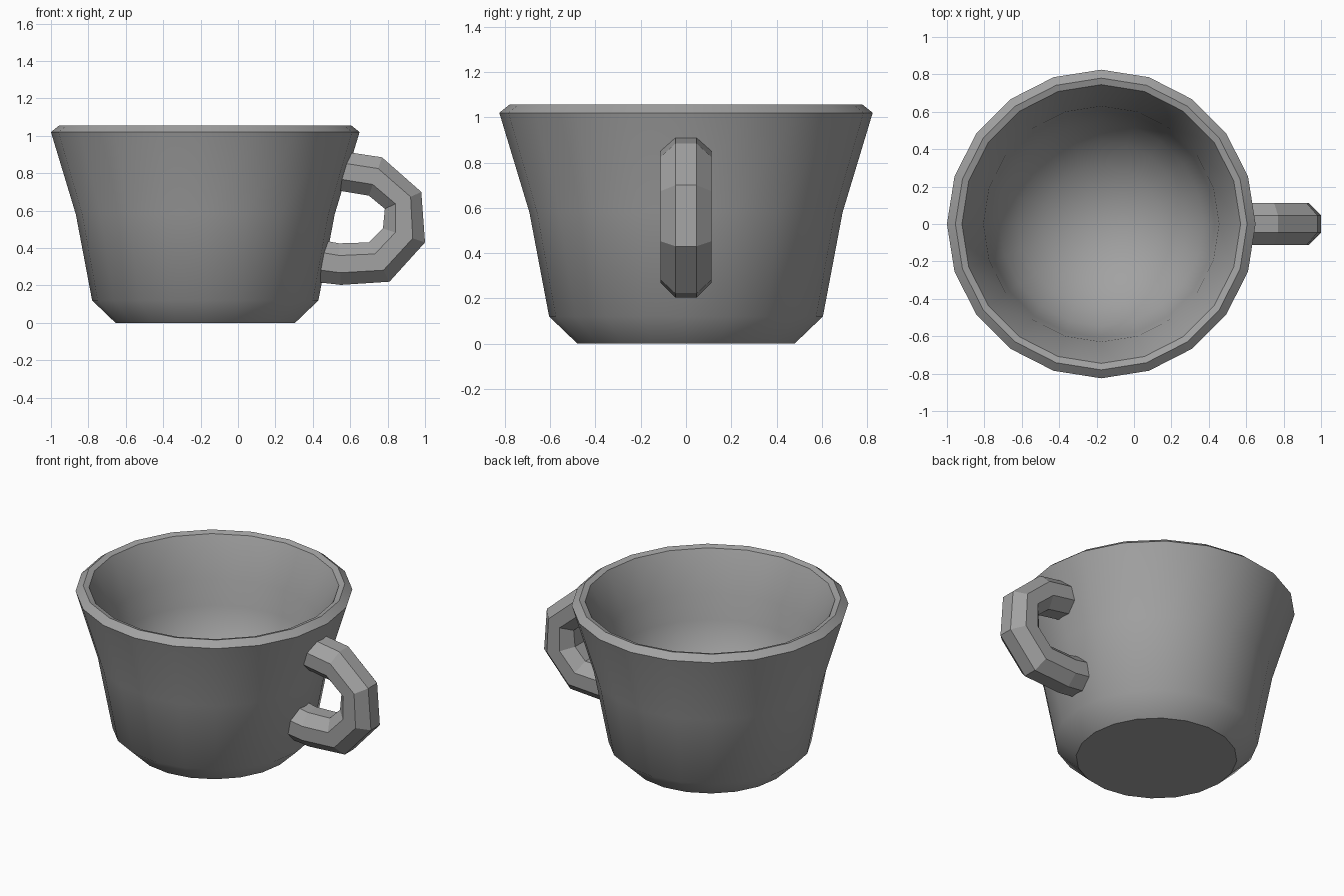
import bpy, bmesh, math
from mathutils import Vector

if "Cube" in bpy.data.objects:
    bpy.data.objects.remove(bpy.data.objects["Cube"], do_unlink=True)

grey = bpy.data.materials.new("plain_grey")
grey.use_nodes = True
colour = (0.36, 0.36, 0.36, 1)
grey.diffuse_color = colour
grey.node_tree.nodes["Principled BSDF"].inputs["Base Color"].default_value = colour


def finish(bm, name):
    bmesh.ops.recalc_face_normals(bm, faces=bm.faces)
    mesh = bpy.data.meshes.new(name)
    bm.to_mesh(mesh)
    bm.free()
    mesh.materials.append(grey)
    obj = bpy.data.objects.new(name, mesh)
    bpy.context.collection.objects.link(obj)
    return obj


def bridge(bm, a, b):
    n = len(a)
    for i in range(n):
        j = (i + 1) % n
        bm.faces.new((a[i], a[j], b[j], b[i]))


# Cup body: outside wall, rim with inner lip, flared inside, as (radius, height)
profile = [(0.48, 0), (0.605, 0.12), (0.692, 0.58), (0.825, 1.02), (0.78, 1.056), (0.745, 1.045)]
# Round bowl below the flared inside
BOWL_RADIUS, BOWL_TOP, BOWL_DEPTH, BOWL_STEPS = 0.63, 0.8, 0.63, 6
for s in range(BOWL_STEPS):
    a = math.pi / 2 * s / BOWL_STEPS
    profile.append((BOWL_RADIUS * math.cos(a), BOWL_TOP - BOWL_DEPTH * math.sin(a)))

SIDES = 20
CENTRE_X = -0.175
bm = bmesh.new()
rings = []
for r, z in profile:
    angles = [math.tau * i / SIDES for i in range(SIDES)]
    rings.append([bm.verts.new((CENTRE_X + r * math.cos(a), r * math.sin(a), z))
                  for a in angles])
for a, b in zip(rings, rings[1:]):
    bridge(bm, a, b)
bm.faces.new(rings[0])
middle = bm.verts.new((CENTRE_X, 0, BOWL_TOP - BOWL_DEPTH))
for i in range(SIDES):
    bm.faces.new((rings[-1][i], rings[-1][(i + 1) % SIDES], middle))
cup = finish(bm, "cup_body")
bpy.ops.object.select_all(action='DESELECT')
cup.select_set(True)
bpy.context.view_layer.objects.active = cup
bpy.ops.object.shade_smooth_by_angle(angle=math.radians(40))

# Handle: octagonal sections between outer and inner outline points (x, z)
outline = [((0.56, 0.917), (0.52, 0.71)), ((0.77, 0.885), (0.70, 0.68)),
           ((0.98, 0.70), (0.785, 0.61)), ((1.0, 0.43), (0.775, 0.505)),
           ((0.81, 0.22), (0.70, 0.43)), ((0.55, 0.203), (0.54, 0.425)),
           ((0.40, 0.22), (0.41, 0.45))]
bm = bmesh.new()
rings = []
stretch = 1 / math.cos(math.pi / 8)
for outer, inner in outline:
    o = Vector((outer[0], 0, outer[1]))
    i = Vector((inner[0], 0, inner[1]))
    centre, half = (o + i) / 2, (o - i) / 2
    ring = []
    for k in range(8):
        a = math.tau * (k + 0.5) / 8
        side = Vector((0, 0.112, 0)) * math.sin(a) * stretch
        ring.append(bm.verts.new(centre + half * math.cos(a) * stretch + side))
    rings.append(ring)
for a, b in zip(rings, rings[1:]):
    bridge(bm, a, b)
bm.faces.new(rings[0])
bm.faces.new(rings[-1])
finish(bm, "handle")
